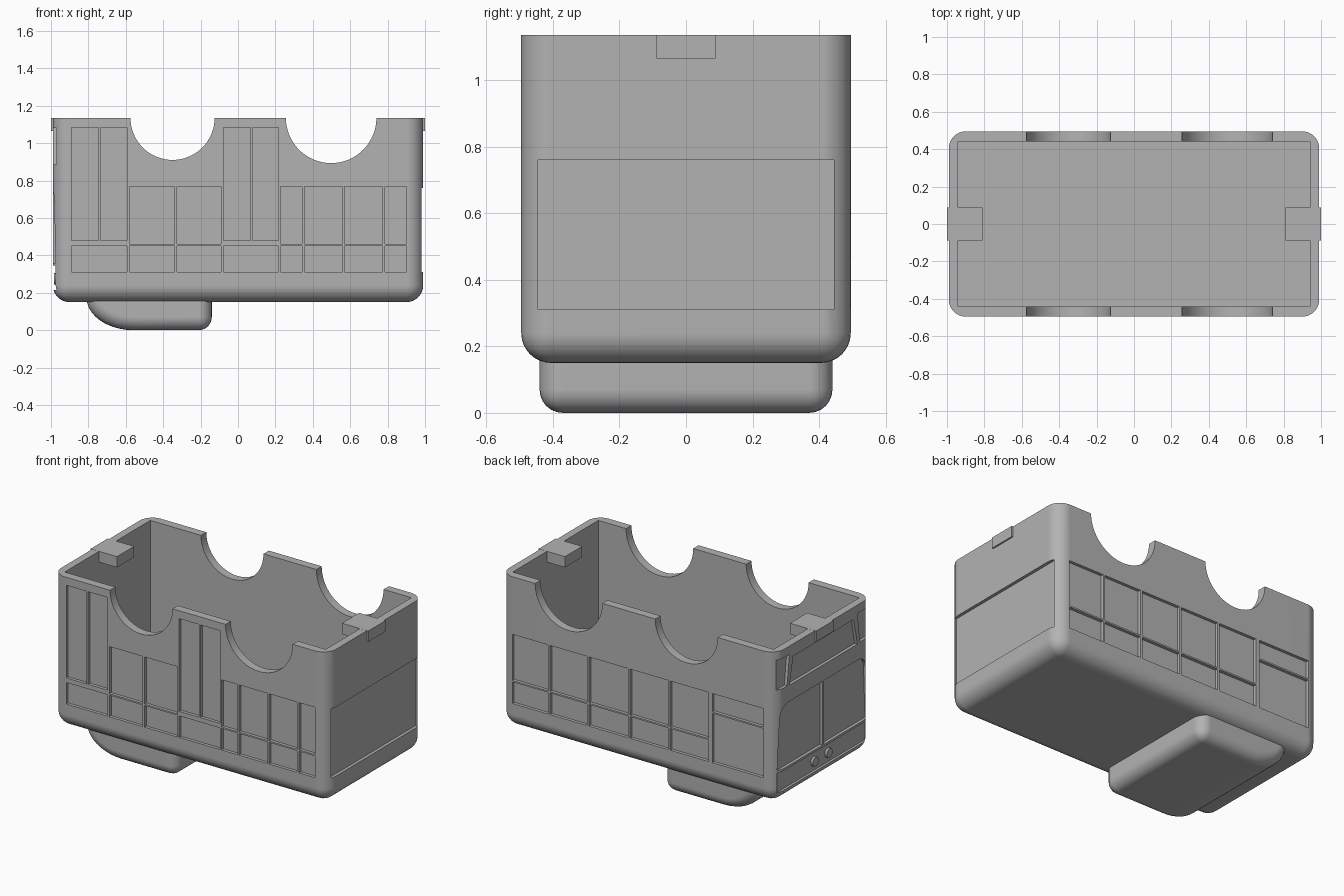
import bpy, bmesh, math

if "Cube" in bpy.data.objects:
    bpy.data.objects.remove(bpy.data.objects["Cube"])

grey = bpy.data.materials.new("plain grey")
grey.diffuse_color = (0.45, 0.45, 0.45, 1)
grey.use_nodes = True
grey.node_tree.nodes["Principled BSDF"].inputs["Base Color"].default_value = grey.diffuse_color


def finish(bm, name):
    bmesh.ops.recalc_face_normals(bm, faces=bm.faces[:])
    me = bpy.data.meshes.new(name)
    bm.to_mesh(me)
    bm.free()
    me.materials.append(grey)
    ob = bpy.data.objects.new(name, me)
    bpy.context.collection.objects.link(ob)
    return ob


def prism(bm, pts, axis, a, b):
    """Extrude a 2D outline (other two axes in order) from a to b on an axis."""
    def place(p, d):
        return {'x': (d, *p), 'y': (p[0], d, p[1]), 'z': (*p, d)}[axis]
    lo = [bm.verts.new(place(p, a)) for p in pts]
    hi = [bm.verts.new(place(p, b)) for p in pts]
    n = len(pts)
    faces = [bm.faces.new(lo), bm.faces.new(hi[::-1])]
    for i in range(n):
        faces.append(bm.faces.new((lo[i], hi[i], hi[(i + 1) % n], lo[(i + 1) % n])))
    bmesh.ops.recalc_face_normals(bm, faces=faces)


def rect(u0, u1, v0, v1):
    return [(u0, v0), (u1, v0), (u1, v1), (u0, v1)]


def circle(cx, cy, r, n=64):
    return [(cx + r * math.cos(2 * math.pi * i / n), cy + r * math.sin(2 * math.pi * i / n))
            for i in range(n)]


def cut(ob, bm, name):
    cutter = finish(bm, name)
    cutter.hide_render = True
    mod = ob.modifiers.new(name, 'BOOLEAN')
    mod.operation, mod.solver, mod.object = 'DIFFERENCE', 'EXACT', cutter
    bpy.context.view_layer.objects.active = ob
    bpy.ops.object.modifier_apply(modifier=mod.name)
    bpy.data.objects.remove(cutter)


def smooth(ob):
    bpy.ops.object.select_all(action='DESELECT')
    ob.select_set(True)
    bpy.context.view_layer.objects.active = ob
    bpy.ops.object.shade_smooth_by_angle(angle=math.radians(30))
    ob.modifiers.new("even_normals", 'WEIGHTED_NORMAL').keep_sharp = True


X, Y, Z0, Z1 = 0.99, 0.495, 0.15, 1.135

# Shell: box with rounded upright and bottom edges
bm = bmesh.new()
prism(bm, rect(-X, X, -Y, Y), 'z', Z0, Z1)
edges = [e for e in bm.edges if min(v.co.z for v in e.verts) < Z1 - 0.01]
bmesh.ops.bevel(bm, geom=edges, offset=0.09, segments=8, profile=0.5, affect='EDGES')
shell = finish(bm, "shell")

# Open cavity
bm = bmesh.new()
prism(bm, rect(-0.94, 0.94, -0.44, 0.44), 'z', 0.205, 1.3)
cut(shell, bm, "cavity")

# Wheel arches through both long sides
bm = bmesh.new()
for cx, r in ((-0.35, 0.225), (0.498, 0.242)):
    prism(bm, circle(cx, Z1, r), 'y', -0.7, 0.7)
cut(shell, bm, "arches")

# Recessed panels
bm = bmesh.new()
D = 0.02
low, mid, tall = (0.31, 0.45), (0.46, 0.767), (0.48, 1.083)
front = [(-0.89, -0.745, tall), (-0.735, -0.593, tall), (-0.89, -0.593, low),
         (-0.077, 0.067, tall), (0.077, 0.216, tall), (-0.077, 0.216, low)]
for a, b in ((-0.58, -0.34), (-0.327, -0.09), (0.228, 0.342),
             (0.355, 0.56), (0.57, 0.773), (0.786, 0.9)):
    front += [(a, b, low), (a, b, mid)]
for a, b, z in front:
    prism(bm, rect(a, b, *z), 'y', -0.6, -Y + D)

back = [(-0.904, -0.536, (0.31, 0.63)), (-0.904, -0.536, (0.64, 0.76))]
for a, b in ((0.648, 0.905), (0.367, 0.634), (0.07, 0.352), (-0.218, 0.056), (-0.507, -0.233)):
    back += [(a, b, low), (a, b, (0.46, 0.76))]
for a, b, z in back:
    prism(bm, rect(a, b, *z), 'y', Y - D, 0.6)

# One wide panel on the right end
prism(bm, rect(-0.445, 0.445, 0.31, 0.76), 'x', X - D, 1.1)

# Left end: split window with rounded outer corners, sign, corner lamps, lower band
for s in (-1, 1):
    arc = [(s * (0.36 + 0.08 * math.cos(t * math.pi / 12)), 0.695 + 0.08 * math.sin(t * math.pi / 12))
           for t in range(7)]
    prism(bm, [(s * 0.008, 0.36), (s * 0.455, 0.36)] + arc + [(s * 0.008, 0.775)], 'x', -1.1, -X + D)
    prism(bm, [(s * 0.375, 0.885), (s * 0.47, 0.885), (s * 0.47, 1.08), (s * 0.35, 1.08)],
          'x', -1.1, -X + D)
prism(bm, [(-0.35, 0.88), (0.35, 0.88), (0.31, 1.055), (-0.31, 1.055)], 'x', -1.1, -X + D)
prism(bm, rect(-0.455, 0.455, 0.215, 0.345), 'x', -1.1, -X + D)
cut(shell, bm, "panels")
smooth(shell)

# Small round buttons in the lower band
bm = bmesh.new()
for y in (-0.072, 0.072):
    prism(bm, circle(y, 0.275, 0.03, 24), 'x', -X + 0.005, -X + 0.03)
smooth(finish(bm, "band_buttons"))

# Clip tabs at both ends of the rim
for s, side in ((-1, "left"), (1, "right")):
    bm = bmesh.new()
    prism(bm, rect(*sorted((s * 0.81, s * 1.0)), -0.088, 0.088), 'z', 1.065, Z1 + 0.0005)
    finish(bm, side + "_clip_tab")

# Pod underneath: side profile with a long curved nose, other edges rounded
bm = bmesh.new()
nose = [(-0.56 - 0.25 * math.sin(t * math.pi / 20), 0.175 - 0.175 * math.cos(t * math.pi / 20))
        for t in range(11)]
prism(bm, nose + [(-0.14, 0.175), (-0.14, 0.0)], 'y', -0.44, 0.44)
bm.edges.ensure_lookup_table()


def rounded(e):
    a, b = (v.co for v in e.verts)
    if min(a.z, b.z) > 0.17:
        return False
    along_y = abs(a.y - b.y) > 0.1
    return not along_y or (a.x > -0.2 and a.z < 0.01)


bmesh.ops.bevel(bm, geom=[e for e in bm.edges if rounded(e)], offset=0.07, segments=6,
                profile=0.5, affect='EDGES', clamp_overlap=False)
smooth(finish(bm, "underside_pod"))
